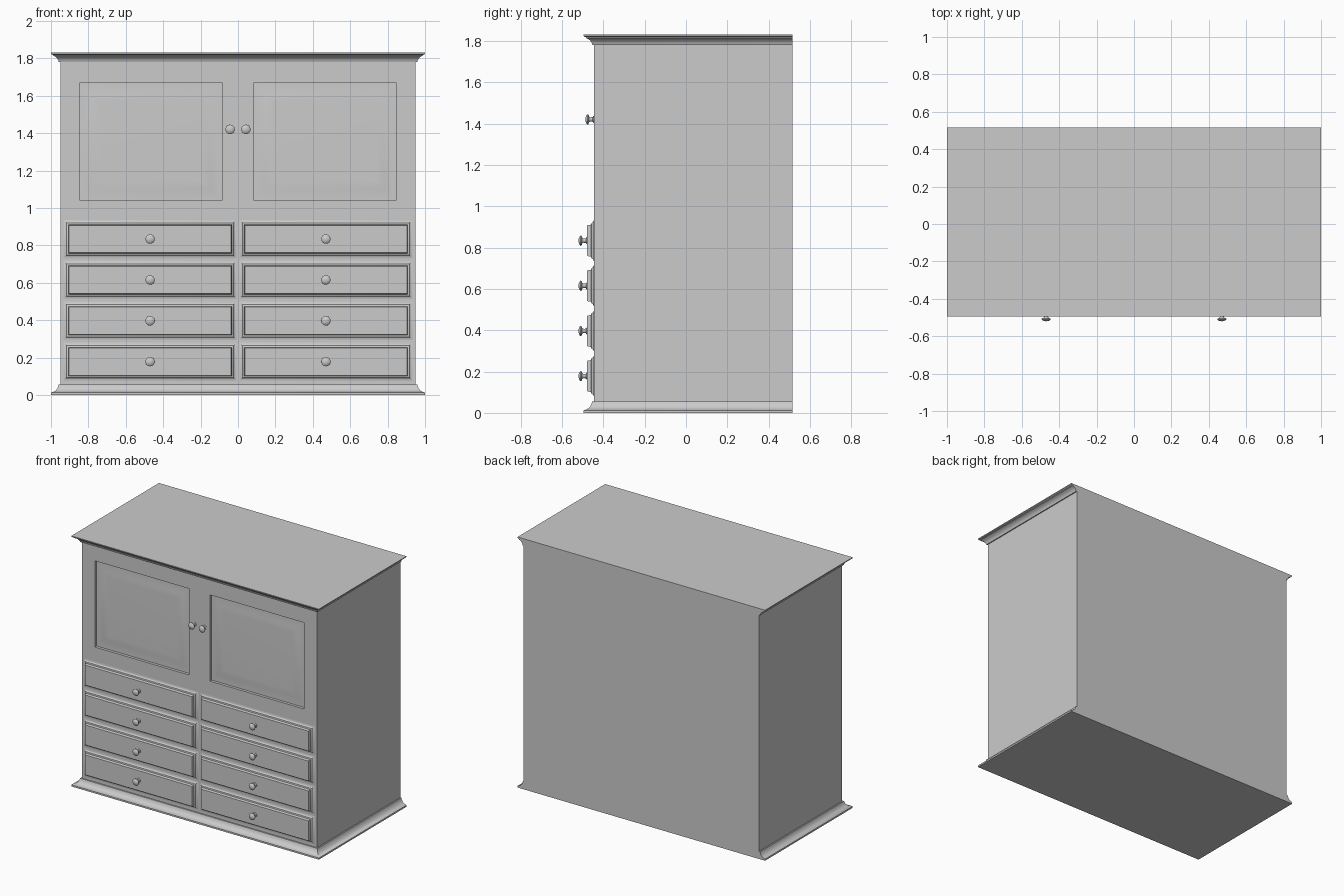
import bpy, bmesh, math

if "Cube" in bpy.data.objects:
    bpy.data.objects.remove(bpy.data.objects["Cube"], do_unlink=True)

GREY = bpy.data.materials.new("plain grey")
GREY.use_nodes = True
GREY.diffuse_color = (0.6, 0.6, 0.6, 1)
GREY.node_tree.nodes["Principled BSDF"].inputs["Base Color"].default_value = (0.6, 0.6, 0.6, 1)

HALF, FRONT, BACK = 0.95, -0.445, 0.516
LOW, HIGH, TOP = 0.055, 1.78, 1.83
DOOR_X, DOOR_Z = (0.085, 0.845), (1.04, 1.67)


def loft(bm, loops, start=False, end=False, skip=()):
    """Join loops of points with quads, and close the ends if asked."""
    rings = [[bm.verts.new(p) for p in loop] for loop in loops]
    for a, b in zip(rings, rings[1:]):
        n = len(a)
        for i in range(n):
            if i not in skip:
                j = (i + 1) % n
                bm.faces.new((a[i], a[j], b[j], b[i]))
    if start:
        bm.faces.new(rings[0][::-1])
    if end:
        bm.faces.new(rings[-1])


def finish(bm, name, angle=35):
    mesh = bpy.data.meshes.new(name)
    bmesh.ops.remove_doubles(bm, verts=bm.verts, dist=1e-5)
    bm.to_mesh(mesh)
    bm.free()
    mesh.materials.append(GREY)
    ob = bpy.data.objects.new(name, mesh)
    bpy.context.collection.objects.link(ob)
    bpy.ops.object.select_all(action='DESELECT')
    ob.select_set(True)
    bpy.context.view_layer.objects.active = ob
    bpy.ops.object.shade_smooth_by_angle(angle=math.radians(angle))
    return ob


def plan(offset, z):
    """Cabinet outline grown on the front and sides, flush at the back."""
    x, y = HALF + offset, FRONT - offset
    return [(-x, y, z), (x, y, z), (x, BACK, z), (-x, BACK, z)]


def panel(cx, cz, w, h, grow, depth):
    """Upright rectangle standing in front of the cabinet face."""
    x, z, y = w + grow, h + grow, FRONT - depth
    return [(cx - x, y, cz - z), (cx + x, y, cz - z), (cx + x, y, cz + z), (cx - x, y, cz + z)]


def knob(name, x, z, depth):
    profile = [(0.017, 0), (0.017, 0.003), (0.011, 0.007), (0.010, 0.018), (0.014, 0.024),
               (0.024, 0.028), (0.025, 0.032), (0.020, 0.037), (0.010, 0.041), (0.003, 0.042)]
    bm = bmesh.new()
    turn = [2 * math.pi * i / 24 for i in range(24)]
    loft(bm, [[(x + r * math.cos(t), FRONT - depth - d, z + r * math.sin(t)) for t in turn]
              for r, d in profile], end=True)
    finish(bm, name, 50)


# cabinet body: sides and back, then a front with two door openings
bm = bmesh.new()
loft(bm, [plan(0, LOW), plan(0, HIGH)], skip=(0,))
xs = [-HALF, -DOOR_X[1], -DOOR_X[0], DOOR_X[0], DOOR_X[1], HALF]
zs = [LOW, *DOOR_Z, HIGH]
for i in range(5):
    for k in range(3):
        if k == 1 and i in (1, 3):
            continue
        x0, x1, z0, z1 = xs[i], xs[i + 1], zs[k], zs[k + 1]
        bm.faces.new([bm.verts.new((x, FRONT, z))
                      for x, z in ((x0, z0), (x1, z0), (x1, z1), (x0, z1))])
finish(bm, "cabinet_body")

# mouldings: coved crown and base
base = [(0.05, 0), (0.05, 0.012), (0.036, 0.017), (0.026, 0.023), (0.018, 0.032),
        (0.012, 0.043), (0.009, LOW), (0, LOW)]
bm = bmesh.new()
loft(bm, [plan(*p) for p in base], start=True)
finish(bm, "base_moulding")
crown = [(0, HIGH), (0.008, HIGH), (0.011, 1.79), (0.017, 1.8), (0.026, 1.808),
         (0.038, 1.814), (0.038, 1.818), (0.046, 1.82), (0.05, 1.824), (0.05, TOP)]
bm = bmesh.new()
loft(bm, [plan(*p) for p in crown], end=True)
finish(bm, "crown_moulding")

# recessed door panels with a softly raised field, and their knobs
door_rings = [(0, 0), (0, -0.02), (-0.02, -0.0195), (-0.04, -0.018),
              (-0.06, -0.0155), (-0.08, -0.0135), (-0.1, -0.013)]
drawer_rings = [(0.03, 0), (0.022, 0.002), (0.016, 0.006), (0.013, 0.012),
                (0.004, 0.015), (0.002, 0.03), (0, 0.033)]
for side, s in (("left", 1), ("right", -1)):
    bm = bmesh.new()
    cx, cz = s * sum(DOOR_X) / 2, sum(DOOR_Z) / 2
    w, h = (DOOR_X[1] - DOOR_X[0]) / 2, (DOOR_Z[1] - DOOR_Z[0]) / 2
    loft(bm, [panel(cx, cz, w, h, *r) for r in door_rings], end=True)
    finish(bm, side + "_door_panel")
    knob(side + "_door_knob", s * 0.042, 1.42, 0)

    # four moulded drawers per side
    for row in range(4):
        z = 0.178 + row * 0.2185
        bm = bmesh.new()
        loft(bm, [panel(s * 0.47, z, 0.433, 0.073, *r) for r in drawer_rings], end=True)
        finish(bm, f"{side}_drawer_{row + 1}")
        knob(f"{side}_drawer_knob_{row + 1}", s * 0.47, z, 0.033)
